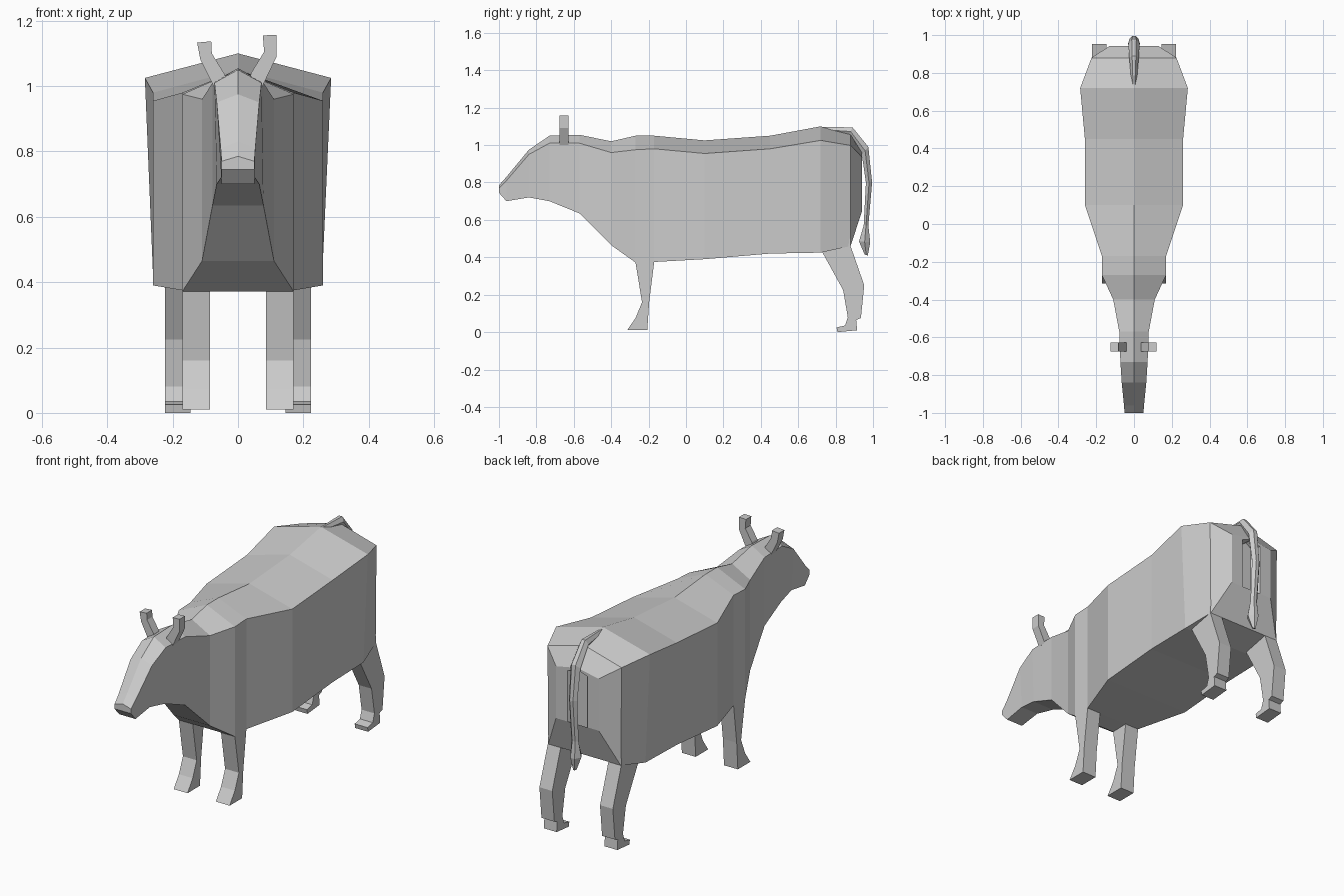
import bpy, bmesh


def finish(name, bm):
    bmesh.ops.recalc_face_normals(bm, faces=bm.faces)
    mesh = bpy.data.meshes.new(name)
    bm.to_mesh(mesh)
    bm.free()
    obj = bpy.data.objects.new(name, mesh)
    bpy.context.collection.objects.link(obj)
    return obj


def loft(name, rings):
    """Skin matching rings of points and cap both ends."""
    bm = bmesh.new()
    loops = [[bm.verts.new(p) for p in ring] for ring in rings]
    n = len(loops[0])
    for a, b in zip(loops, loops[1:]):
        for i in range(n):
            j = (i + 1) % n
            bm.faces.new((a[i], a[j], b[j], b[i]))
    bm.faces.new(loops[0])
    bm.faces.new(loops[-1])
    return finish(name, bm)


def mirror(obj):
    mod = obj.modifiers.new("mirror", 'MIRROR')
    mod.use_axis[0] = True
    return obj


# Body, neck and head: y, half width at edge, half width at belly, spine z, edge z, belly z
stations = [
    (-1.00, .050, .050, .785, .77, .745),
    (-0.96, .053, .050, .83, .81, .70),
    (-0.84, .065, .052, .975, .95, .72),
    (-0.73, .072, .065, 1.05, 1.01, .70),
    (-0.57, .078, .078, 1.055, 1.01, .635),
    (-0.40, .11, .11, 1.02, .96, .465),
    (-0.27, .17, .17, 1.05, .975, .372),
    (-0.17, .17, .17, 1.05, .98, .375),
    (0.10, .26, .26, 1.025, .955, .39),
    (0.45, .26, .26, 1.05, .98, .42),
    (0.72, .285, .258, 1.10, 1.025, .425),
    (0.88, .225, .22, 1.06, .998, .46),
    (0.942, .13, .13, .96, .935, .65),
    (0.942, .06, .06, .95, .93, .65),
    (0.90, .03, .03, .95, .93, .62),
]
loft("body", [[(0, y, zs), (w, y, ze), (wb, y, zb), (-wb, y, zb), (-w, y, ze)]
              for y, w, wb, zs, ze, zb in stations])

# Legs: side profiles given depth across x, mirrored
front_profile = [(-.27, .42), (-.27, .372), (-.235, .16), (-.27, .075), (-.315, .01),
                 (-.207, .01), (-.197, .16), (-.17, .375), (-.17, .42)]
hind_profile = [(.73, .48), (.73, .425), (.84, .225), (.865, .08), (.85, .035), (.805, .025),
                (.81, 0), (.915, .01), (.91, .065), (.935, .075), (.953, .25), (.88, .46), (.88, .5)]
for name, prof, x0, x1 in (("front_legs", front_profile, .086, .17),
                           ("hind_legs", hind_profile, .145, .223)):
    mirror(loft(name, [[(x, y, z) for y, z in prof] for x in (x0, x1)]))

# Horns: slightly uneven front profiles given depth along y
horns = {
    "right_horn": [(.03, 1.0), (.075, 1.0), (.118, 1.09), (.118, 1.157),
                   (.076, 1.155), (.08, 1.105), (.04, 1.04)],
    "left_horn": [(-.03, 1.0), (-.075, 1.0), (-.115, 1.08), (-.125, 1.133),
                  (-.082, 1.137), (-.08, 1.1), (-.04, 1.035)],
}
for name, prof in horns.items():
    loft(name, [[(x, y, z) for x, z in prof] for y in (-.675, -.628)])

# Tail: outer point, inner point, half width
tail = [
    ((.73, 1.096), (.73, 1.07), .012),
    ((.89, 1.095), (.87, 1.05), .025),
    ((.975, .99), (.94, .95), .03),
    ((.995, .80), (.962, .80), .025),
    ((.975, .57), (.95, .57), .022),
    ((.985, .48), (.925, .485), .033),
    ((.972, .41), (.955, .415), .01),
]
rings = []
for (yo, zo), (yi, zi), w in tail:
    ym, zm = (yo + yi) / 2, (zo + zi) / 2
    rings.append([(w * .4, yo, zo), (w, ym, zm), (w * .4, yi, zi),
                  (-w * .4, yi, zi), (-w, ym, zm), (-w * .4, yo, zo)])
loft("tail", rings)
